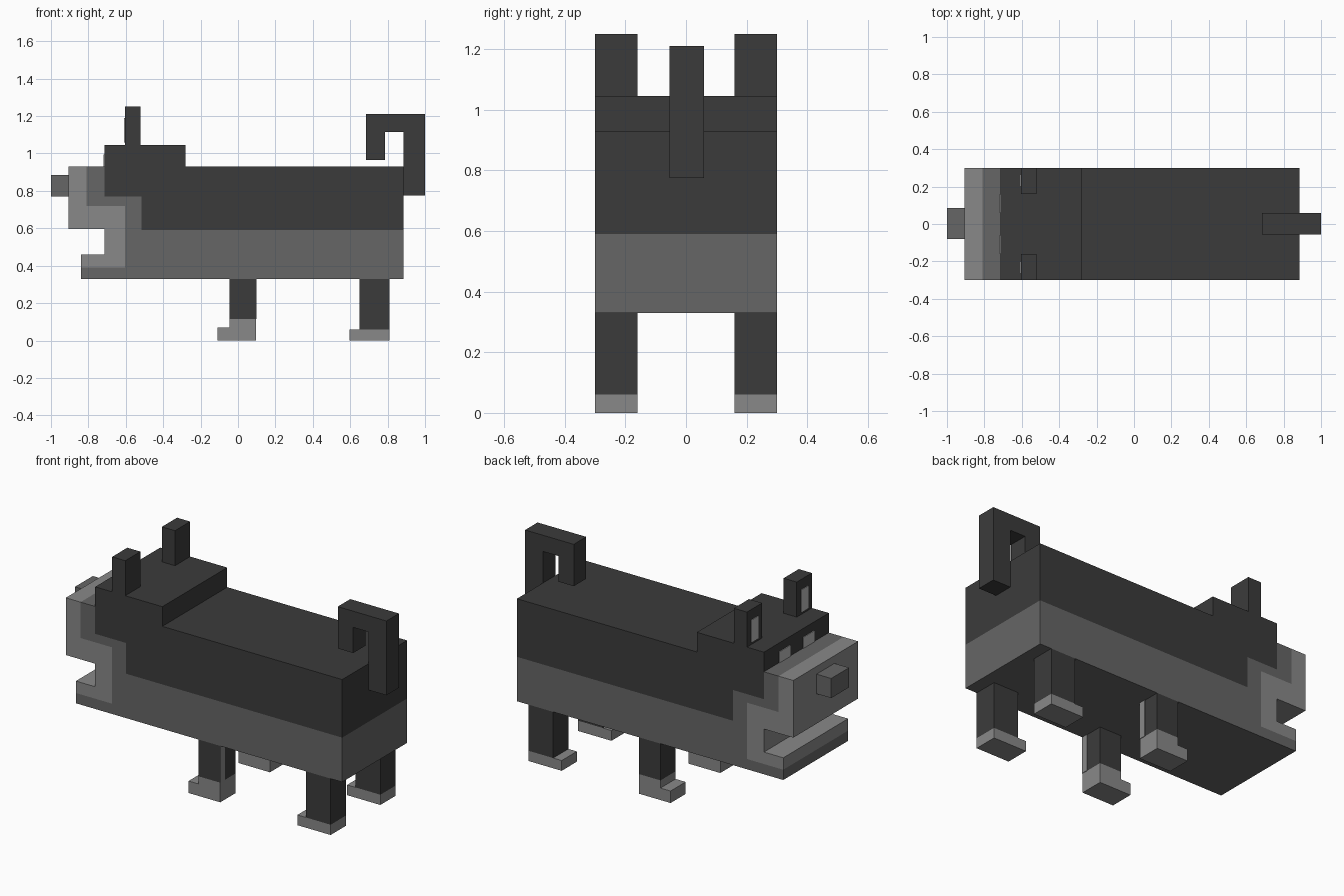
import bpy, bmesh

if "Cube" in bpy.data.objects:
    bpy.data.objects.remove(bpy.data.objects["Cube"])


def material(name, v):
    m = bpy.data.materials.new(name)
    m.diffuse_color = (v, v, v, 1)
    m.use_nodes = True
    m.node_tree.nodes["Principled BSDF"].inputs["Base Color"].default_value = m.diffuse_color
    return m


DARK = material("dark grey coat", 0.0437)
MID = material("mid grey fur", 0.133)
LIGHT = material("light grey fur", 0.25)
PALE = material("pale grey", 0.5)


def prism(name, profile, y0, y1, mat):
    """Extrude an (x, z) side profile from y0 to y1."""
    bm = bmesh.new()
    face = bm.faces.new([bm.verts.new((x, y0, z)) for x, z in profile])
    ext = bmesh.ops.extrude_face_region(bm, geom=[face])
    verts = [g for g in ext["geom"] if isinstance(g, bmesh.types.BMVert)]
    bmesh.ops.translate(bm, vec=(0, y1 - y0, 0), verts=verts)
    bmesh.ops.recalc_face_normals(bm, faces=bm.faces)
    mesh = bpy.data.meshes.new(name)
    bm.to_mesh(mesh)
    bm.free()
    mesh.materials.append(mat)
    obj = bpy.data.objects.new(name, mesh)
    bpy.context.collection.objects.link(obj)
    return obj


def box(name, x0, x1, y0, y1, z0, z1, mat):
    return prism(name, [(x0, z0), (x1, z0), (x1, z1), (x0, z1)], y0, y1, mat)


# Body: three interlocking side profiles across the full width
W = 0.30
prism("back_and_head", [(-.515, .59), (.885, .59), (.885, .93), (-.28, .93),
                        (-.28, 1.045), (-.715, 1.045), (-.715, .77), (-.515, .77)],
      -W, W, DARK)
prism("belly_and_cheek", [(-.84, .33), (.885, .33), (.885, .59), (-.515, .59),
                          (-.515, .77), (-.715, .77), (-.715, .93), (-.81, .93),
                          (-.81, .72), (-.605, .72), (-.605, .39), (-.84, .39)],
      -W, W, MID)
prism("muzzle_and_jaw", [(-.905, .595), (-.905, .93), (-.81, .93), (-.81, .72),
                         (-.605, .72), (-.605, .39), (-.84, .39), (-.84, .46),
                         (-.715, .46), (-.715, .595)],
      -W, W, LIGHT)
box("nose", -1, -.905, -.08, .085, .77, .885, MID)

# Curled tail
prism("tail", [(.885, .775), (1, .775), (1, 1.21), (.685, 1.21), (.685, .965),
               (.785, .965), (.785, 1.115), (.885, 1.115)], -.055, .06, DARK)

for side, s in (("left", 1), ("right", -1)):
    # Ears with pale inner plates, and eyes on the brow
    def pair(y0, y1):
        return sorted((s * y0, s * y1))
    box(side + "_ear", -.605, -.52, *pair(.16, W), 1.045, 1.25, DARK)
    box(side + "_inner_ear", -.609, -.605, *pair(.2, .265), 1.06, 1.19, PALE)
    box(side + "_eye", -.719, -.715, *pair(.06, .16), .93, .995, PALE)

    # Legs and paws
    y0, y1 = pair(.16, W)
    box(side + "_front_leg", -.045, .095, y0, y1, .115, .33, DARK)
    prism(side + "_front_paw", [(-.11, 0), (.095, 0), (.095, .115), (-.045, .115),
                                (-.045, .07), (-.11, .07)], y0, y1, LIGHT)
    box(side + "_front_leg_stripe", .095, .098, y0, y0 + .04, .115, .33, LIGHT)
    box(side + "_back_leg", .65, .81, y0, y1, .06, .33, DARK)
    box(side + "_back_paw", .595, .81, y0, y1, 0, .06, LIGHT)
